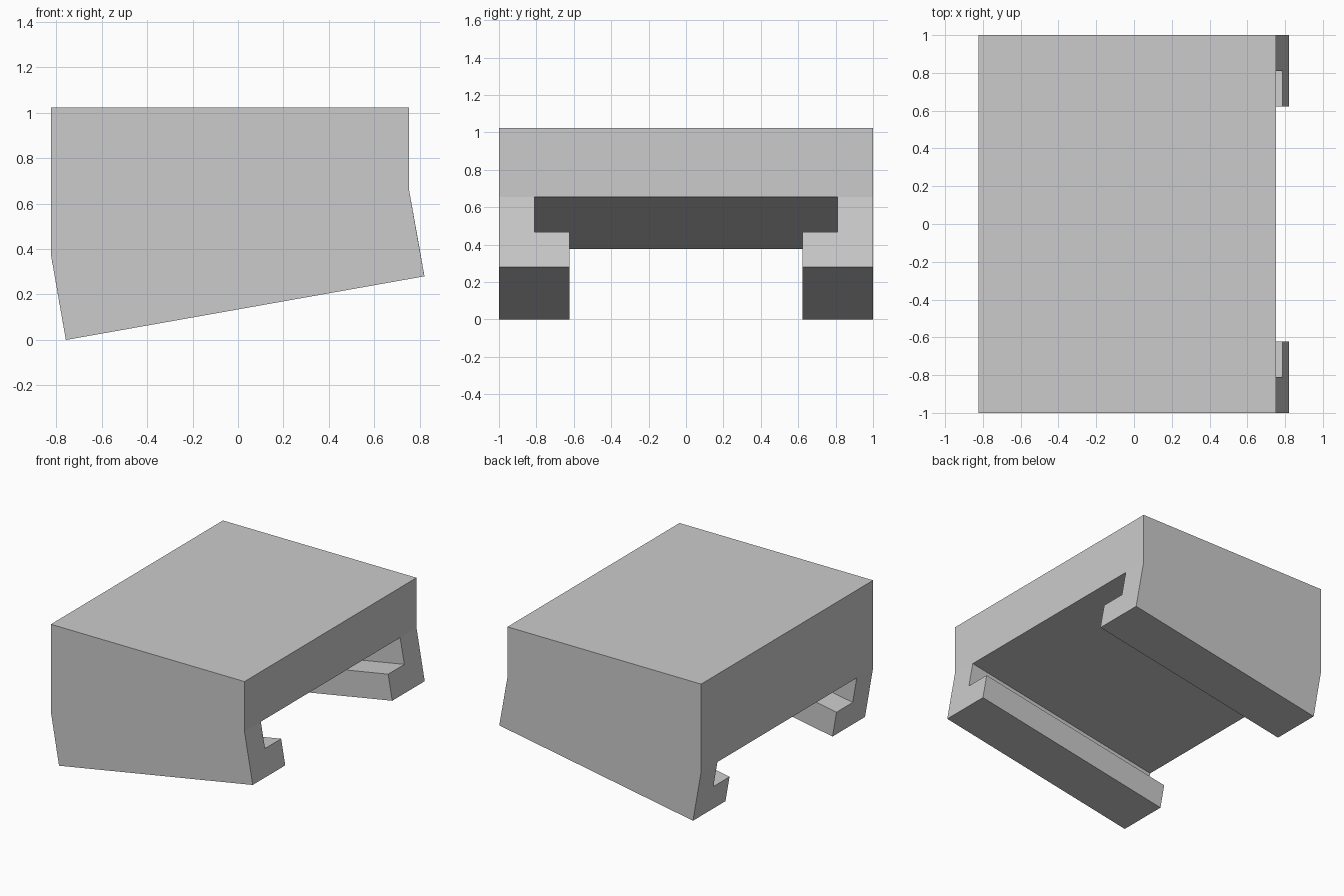
import bpy
import bmesh

cube = bpy.data.objects.get("Cube")
if cube:
    bpy.data.objects.remove(cube, do_unlink=True)

# Plain grey material
grey = bpy.data.materials.new("light grey")
grey.use_nodes = True
colour = (0.6, 0.6, 0.6, 1)
grey.diffuse_color = colour
grey.node_tree.nodes["Principled BSDF"].inputs["Base Color"].default_value = colour

# Each section level has an (x, z) place at the left-hand and right-hand end
ENDS = (
    {"top": (-0.823, 1.023), "bend": (-0.823, 0.377), "ledge": (-0.79, 0.188), "base": (-0.757, 0)},
    {"top": (0.753, 1.023), "bend": (0.753, 0.655), "ledge": (0.787, 0.467), "base": (0.82, 0.28)},
)
OUTER, WIDE, NARROW = 1.0, 0.81, 0.622

# Block section above the slot, and one hooked rail beneath it
block = [(-OUTER, "top"), (-OUTER, "bend"), (-WIDE, "bend"),
         (WIDE, "bend"), (OUTER, "bend"), (OUTER, "top")]
rail = [(OUTER, "bend"), (WIDE, "bend"), (WIDE, "ledge"),
        (NARROW, "ledge"), (NARROW, "base"), (OUTER, "base")]
mirrored_rail = [(-y, level) for y, level in reversed(rail)]

bm = bmesh.new()
verts = {}


def vert(end, point):
    key = (end, point)
    if key not in verts:
        y, level = point
        x, z = ENDS[end][level]
        verts[key] = bm.verts.new((x, y, z))
    return verts[key]


# Cap both ends, then bridge the outline edges that belong to one section only
sections = (block, rail, mirrored_rail)
edges = [(a, b) for s in sections for a, b in zip(s, s[1:] + s[:1])]
for section in sections:
    for end in (0, 1):
        bm.faces.new([vert(end, p) for p in section])
for a, b in edges:
    if (b, a) not in edges and edges.count((a, b)) == 1:
        bm.faces.new([vert(0, a), vert(0, b), vert(1, b), vert(1, a)])
bmesh.ops.recalc_face_normals(bm, faces=bm.faces[:])

mesh = bpy.data.meshes.new("slotted_block")
bm.to_mesh(mesh)
bm.free()
mesh.materials.append(grey)
obj = bpy.data.objects.new("slotted_block", mesh)
bpy.context.collection.objects.link(obj)
